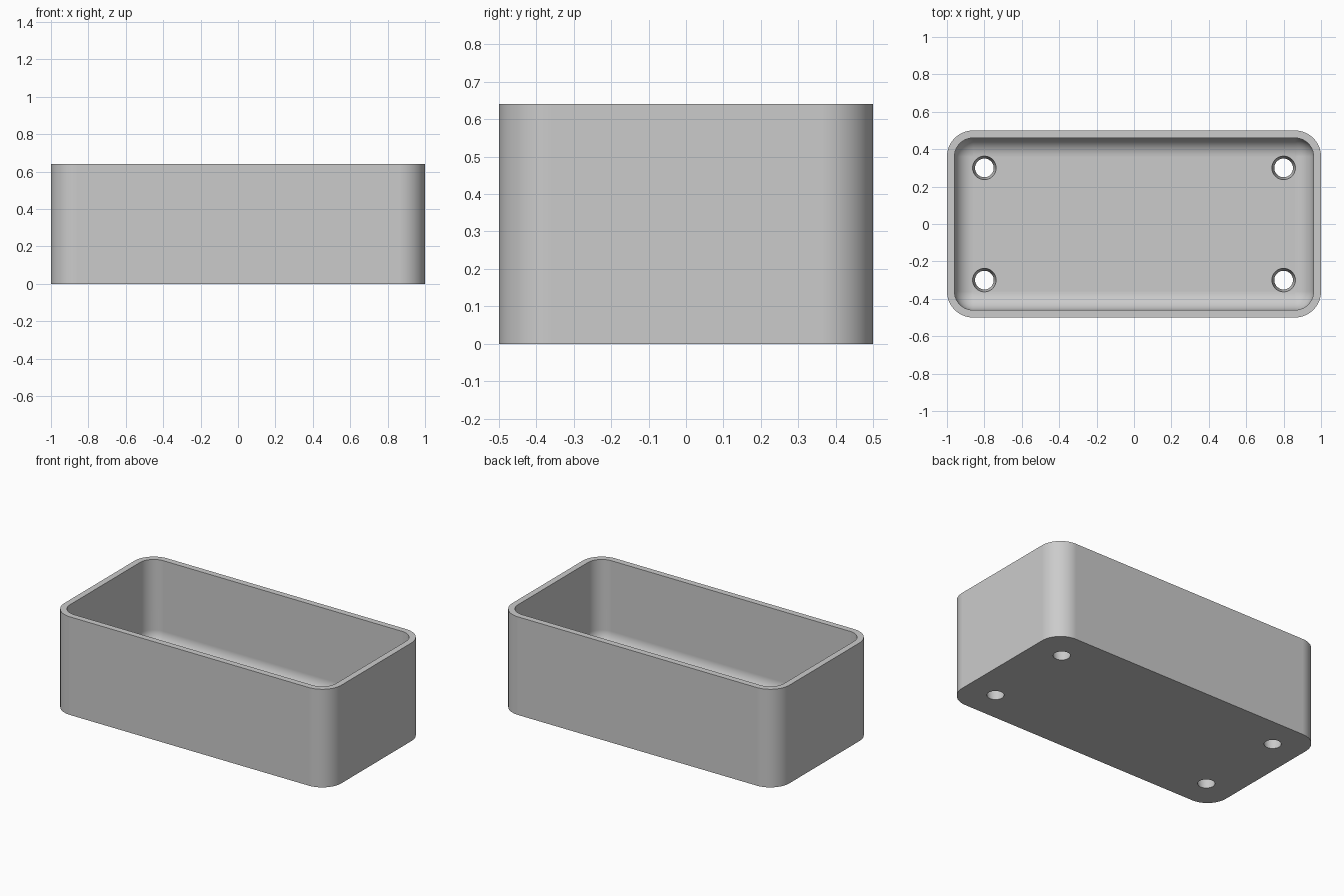
import bpy
import bmesh
import math

cube = bpy.data.objects.get("Cube")
if cube:
    bpy.data.objects.remove(cube, do_unlink=True)

HALF_X, HALF_Y, HEIGHT = 1.0, 0.5, 0.64
WALL, FLOOR = 0.04, 0.08
OUTER_R, INNER_R = 0.14, 0.10
CORNER_STEPS, FILLET_STEPS = 16, 12

# Plain grey plastic
grey = bpy.data.materials.new("grey plastic")
grey.use_nodes = True
colour = (0.6, 0.6, 0.6, 1)
grey.diffuse_color = colour
grey.node_tree.nodes["Principled BSDF"].inputs["Base Color"].default_value = colour


def rounded_ring(bm, inset, radius, z):
    """Rounded rectangle of vertices, counter-clockwise from above."""
    cx, cy = HALF_X - inset - radius, HALF_Y - inset - radius
    ring = []
    for k, (sx, sy) in enumerate([(1, 1), (-1, 1), (-1, -1), (1, -1)]):
        for i in range(CORNER_STEPS + 1):
            a = math.pi / 2 * (k + i / CORNER_STEPS)
            ring.append(bm.verts.new((sx * cx + radius * math.cos(a),
                                      sy * cy + radius * math.sin(a), z)))
    return ring


# Open box: outside, rim, inside wall, then the rounded edge of the floor
bm = bmesh.new()
rings = [rounded_ring(bm, 0, OUTER_R, 0),
         rounded_ring(bm, 0, OUTER_R, HEIGHT),
         rounded_ring(bm, WALL, INNER_R, HEIGHT)]
for i in range(FILLET_STEPS + 1):
    a = math.pi / 2 * i / FILLET_STEPS
    d = INNER_R * (1 - math.cos(a))
    rings.append(rounded_ring(bm, WALL + d, INNER_R - d,
                              FLOOR + INNER_R * (1 - math.sin(a))))
for low, high in zip(rings, rings[1:]):
    n = len(low)
    for i in range(n):
        j = (i + 1) % n
        bm.faces.new((low[i], low[j], high[j], high[i]))
bm.faces.new(rings[0][::-1])
bm.faces.new(rings[-1])
bmesh.ops.remove_doubles(bm, verts=bm.verts, dist=0.0001)
bmesh.ops.recalc_face_normals(bm, faces=bm.faces)
mesh = bpy.data.meshes.new("open_box")
bm.to_mesh(mesh)
bm.free()
box = bpy.data.objects.new("open_box", mesh)
bpy.context.collection.objects.link(box)
mesh.materials.append(grey)

# Tapered screw holes through the floor
for sx in (-1, 1):
    for sy in (-1, 1):
        bpy.ops.mesh.primitive_cone_add(vertices=48, radius1=0.037, radius2=0.076,
                                        depth=3 * FLOOR,
                                        location=(sx * 0.8, sy * 0.3, FLOOR / 2))
        cutter = bpy.context.object
        cutter.name = "hole_cutter"
        cutter.hide_render = True
        cutter.data.materials.append(grey)
        cut = box.modifiers.new("hole", "BOOLEAN")
        cut.operation = "DIFFERENCE"
        cut.solver = "EXACT"
        cut.object = cutter
        bpy.context.view_layer.objects.active = box
        bpy.ops.object.modifier_apply(modifier=cut.name)
        bpy.data.objects.remove(cutter, do_unlink=True)

# Smooth corners, crisp rim and base
bpy.ops.object.select_all(action="DESELECT")
box.select_set(True)
bpy.context.view_layer.objects.active = box
bpy.ops.object.shade_smooth_by_angle(angle=math.radians(30))
weighted = box.modifiers.new("even_shading", "WEIGHTED_NORMAL")
weighted.keep_sharp = True
